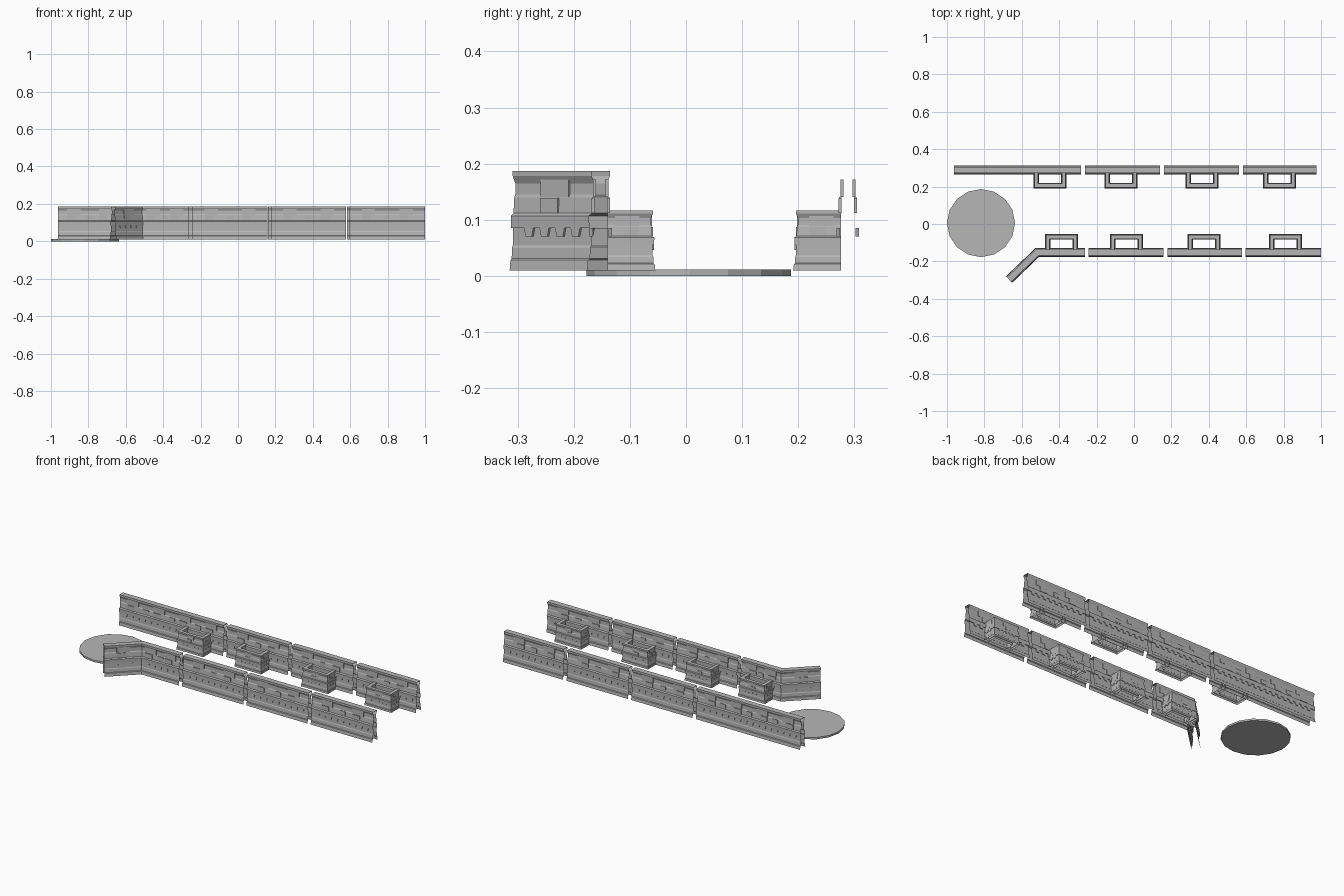
import bpy, bmesh, math
from mathutils import Vector

if "Cube" in bpy.data.objects:
    bpy.data.objects.remove(bpy.data.objects["Cube"])

grey = bpy.data.materials.new("stone grey")
grey.diffuse_color = (0.47, 0.47, 0.47, 1)
grey.use_nodes = True
grey.node_tree.nodes["Principled BSDF"].inputs["Base Color"].default_value = grey.diffuse_color

# Half cross-section of the wall: (half thickness, height)
HALF = [(.024, .010), (.022, .028), (.019, .031), (.018, .050), (.016, .055),
        (.016, .085), (.020, .085), (.021, .107), (.0145, .112), (.0125, .140),
        (.010, .145), (.010, .165), (.0165, .178), (.0165, .187)]
PROFILE = [(-h, z) for h, z in HALF] + [(h, z) for h, z in reversed(HALF)]


def finish(bm, name):
    me = bpy.data.meshes.new(name)
    bm.to_mesh(me)
    bm.free()
    me.materials.append(grey)
    ob = bpy.data.objects.new(name, me)
    bpy.context.collection.objects.link(ob)
    return ob


def height(z, s):
    return .01 + (z - .01) * s


def sweep(bm, pts, s):
    """Run the open wall profile along a path with mitred corners."""
    rings = []
    for i, p in enumerate(pts):
        a = (p - pts[i - 1]).normalized() if i else None
        b = (pts[i + 1] - p).normalized() if i < len(pts) - 1 else None
        a, b = a or b, b or a
        na, nb = Vector((-a.y, a.x)), Vector((-b.y, b.x))
        m = (na + nb) / (1 + na.dot(nb))
        rings.append([bm.verts.new((p.x + m.x * h * s, p.y + m.y * h * s, height(z, s)))
                      for h, z in PROFILE])
    for r, q in zip(rings, rings[1:]):
        for k in range(len(PROFILE) - 1):
            bm.faces.new((r[k], r[k + 1], q[k + 1], q[k]))


def block(bm, p, d, side, c, w0, w1, z0, z1, h0, h1, s):
    """Raised block without a back: width w0 at the bottom, w1 at the top."""
    n = Vector((-d.y, d.x)) * side

    def v(u, h, z):
        q = p + d * (c + u * s) + n * h * s
        return bm.verts.new((q.x, q.y, height(z, s)))
    corners = [(-w0 / 2, z0), (w0 / 2, z0), (w1 / 2, z1), (-w1 / 2, z1)]
    back = [v(u, h0, z) for u, z in corners]
    front = [v(u, h1, z) for u, z in corners]
    faces = [tuple(front)]
    for k in range(4):
        j = (k + 1) % 4
        faces.append((back[k], back[j], front[j], front[k]))
    for f in faces:
        bm.faces.new(f if side < 0 else f[::-1])


def wall(name, path, s=1.0):
    bm = bmesh.new()
    pts = [Vector(p) for p in path]
    sweep(bm, pts, s)
    for p, q in zip(pts, pts[1:]):
        length = (q - p).length
        d = (q - p).normalized()
        for side in (-1, 1):
            # Teeth hanging below the middle band
            n = max(1, int((length - .03 * s) / (.04 * s)))
            for i in range(n):
                c = length / 2 + (i - (n - 1) / 2) * .04 * s
                block(bm, p, d, side, c, .016, .024, .070, .0855, .014, .020, s)
            # Upper panels with smaller blocks below and between them
            n = max(1, round(length / (.165 * s)))
            for i in range(n):
                c = length * (i + .5) / n
                block(bm, p, d, side, c, .072, .072, .141, .172, .008, .0135, s)
                block(bm, p, d, side, c - .012 * s, .046, .046, .112, .139, .011, .0165, s)
                if i:
                    block(bm, p, d, side, length * i / n, .036, .036, .118, .141,
                          .011, .0155, s)
    bmesh.ops.recalc_face_normals(bm, faces=bm.faces)
    return finish(bm, name)


# Two rows of wall sections, the front one starting with an angled wing
FY, BY = -.152, .2885
front = [[(-.668, -.297), (-.517, FY), (-.263, FY)],
         [(-.242, FY), (.158, FY)], [(.178, FY), (.577, FY)], [(.597, FY), (1.0, FY)]]
back = [[(-.963, BY), (-.283, BY)], [(-.262, BY), (.139, BY)],
        [(.160, BY), (.561, BY)], [(.583, BY), (.975, BY)]]
for label, row in (("front_wall", front), ("back_wall", back)):
    for i, path in enumerate(row):
        wall(f"{label}_{i + 1}", path)

# Low U-shaped bays facing the space between the rows
for label, y, side, xs in (("front_bay", FY, 1, (-.388, -.040, .374, .810)),
                           ("back_bay", BY, -1, (-.449, -.070, .364, .778))):
    y0, y1 = y + side * .012, y + side * .083
    for i, x in enumerate(xs):
        wall(f"{label}_{i + 1}",
             [(x - .0735, y0), (x - .0735, y1), (x + .0735, y1), (x + .0735, y0)], .6)

# Round platform at the open end
bm = bmesh.new()
bmesh.ops.create_cone(bm, cap_ends=True, segments=16, radius1=.182, radius2=.182, depth=.011)
bmesh.ops.translate(bm, verts=bm.verts, vec=(-.818, .005, .0055))
finish(bm, "round_platform")
